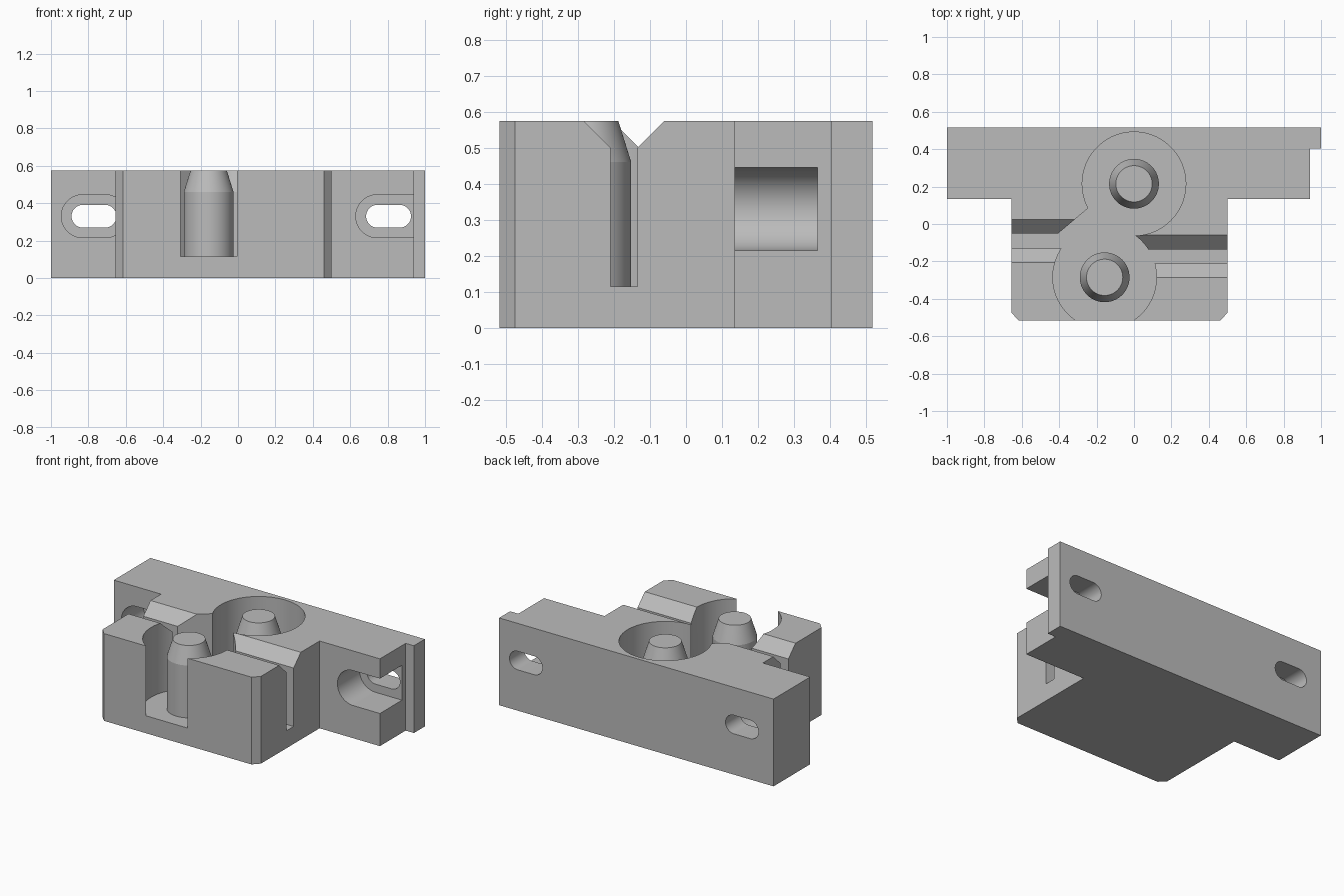
import bpy, bmesh, math
from mathutils import Matrix, Vector

if "Cube" in bpy.data.objects:
    bpy.data.objects.remove(bpy.data.objects["Cube"], do_unlink=True)

HEIGHT, FLOOR, OVER = 0.575, 0.115, 0.7
SIDES = 96

grey = bpy.data.materials.new("plain grey")
grey.use_nodes = True
grey.diffuse_color = (0.5, 0.5, 0.5, 1)
grey.node_tree.nodes["Principled BSDF"].inputs["Base Color"].default_value = (0.5, 0.5, 0.5, 1)


def prism(name, outline, axis, start, end):
    """Extrude a 2D outline along an axis: z takes (x, y), y takes (x, z), x takes (y, z)."""
    place = {"z": lambda a, b, c: (a, b, c),
             "y": lambda a, b, c: (a, c, b),
             "x": lambda a, b, c: (c, a, b)}[axis]
    bm = bmesh.new()
    base = bm.faces.new([bm.verts.new(place(a, b, start)) for a, b in outline])
    top = bmesh.ops.extrude_face_region(bm, geom=[base])["geom"]
    shift = Vector(place(0, 0, end - start))
    bmesh.ops.translate(bm, vec=shift, verts=[g for g in top if isinstance(g, bmesh.types.BMVert)])
    bmesh.ops.recalc_face_normals(bm, faces=bm.faces)
    return finish(name, bm)


def finish(name, bm):
    mesh = bpy.data.meshes.new(name)
    bm.to_mesh(mesh)
    bm.free()
    mesh.materials.append(grey)
    obj = bpy.data.objects.new(name, mesh)
    bpy.context.collection.objects.link(obj)
    return obj


def arc(cx, cy, r, a0, a1, n):
    return [(cx + r * math.cos(a0 + (a1 - a0) * i / n),
             cy + r * math.sin(a0 + (a1 - a0) * i / n)) for i in range(n + 1)]


def circle(cx, cy, r):
    return arc(cx, cy, r, 0, math.tau, SIDES)[:-1]


def obround(x0, x1, z, r):
    h = math.pi / 2
    return arc(x1 - r, z, r, -h, h, 32) + arc(x0 + r, z, r, h, 3 * h, 32)


def groove(y0, y1):
    """Deep slot between y0 and y1 with a 45 degree lead-in at the top."""
    flare, lip = 0.2, 0.5
    return [(y0, FLOOR), (y1, FLOOR), (y1, lip), (y1 + flare, lip + flare),
            (y0 - flare, lip + flare), (y0, lip)]


# Mounting bar and front block in one outline
body = prism("body", [(-1, 0.517), (-1, 0.135), (-0.655, 0.135), (-0.655, -0.475),
                      (-0.615, -0.517), (0.46, -0.517), (0.5, -0.475), (0.5, 0.135),
                      (0.94, 0.135), (0.94, 0.403), (1, 0.403), (1, 0.517)], "z", 0, HEIGHT)

# Round pockets, wire grooves and mounting slots
pins = {"rear_pin": (0, 0.215), "front_pin": (-0.157, -0.285)}
cutters = [prism(n + "_pocket_cutter", circle(x, y, 0.277), "z", FLOOR, OVER)
           for n, (x, y) in pins.items()]
cutters += [
    prism("link_cutter", [(-0.245, 0.085), (-0.405, -0.05), (-0.385, -0.13),
                          (-0.2, -0.2), (-0.1, 0.1)], "z", FLOOR, OVER),
    prism("left_groove_cutter", groove(-0.21, -0.135), "x", -0.05, 0.6),
    prism("right_groove_cutter", groove(-0.13, -0.05), "x", -0.75, -0.3),
    prism("left_recess_cutter", obround(0.63, 1.2, 0.33, 0.115), "y", 0.1, 0.365),
    prism("right_recess_cutter", obround(-0.945, -0.595, 0.33, 0.115), "y", 0.135, 0.365),
    prism("left_slot_cutter", obround(0.685, 0.925, 0.33, 0.061), "y", 0.3, 0.6),
    prism("right_slot_cutter", obround(-0.89, -0.65, 0.33, 0.061), "y", 0.3, 0.6),
]
for cutter in cutters:
    mod = body.modifiers.new(cutter.name, "BOOLEAN")
    mod.operation, mod.solver, mod.object = "DIFFERENCE", "EXACT", cutter

bpy.context.view_layer.objects.active = body
for mod in list(body.modifiers):
    bpy.ops.object.modifier_apply(modifier=mod.name)
for cutter in cutters:
    bpy.data.objects.remove(cutter, do_unlink=True)

# Guide pins with tapered tops
parts = [body]
for name, (x, y) in pins.items():
    bm = bmesh.new()
    rings = []
    for r, z in [(0.133, FLOOR - 0.01), (0.133, 0.46), (0.097, HEIGHT)]:
        rings.append([bm.verts.new((a, b, z)) for a, b in circle(x, y, r)])
    for low, high in zip(rings, rings[1:]):
        for i in range(SIDES):
            j = (i + 1) % SIDES
            bm.faces.new((low[i], low[j], high[j], high[i]))
    bm.faces.new(rings[0][::-1])
    bm.faces.new(rings[-1])
    parts.append(finish(name, bm))

# Smooth the round walls, keep the edges crisp
for obj in parts:
    bpy.ops.object.select_all(action="DESELECT")
    obj.select_set(True)
    bpy.context.view_layer.objects.active = obj
    bpy.ops.object.shade_smooth_by_angle(angle=math.radians(15))
